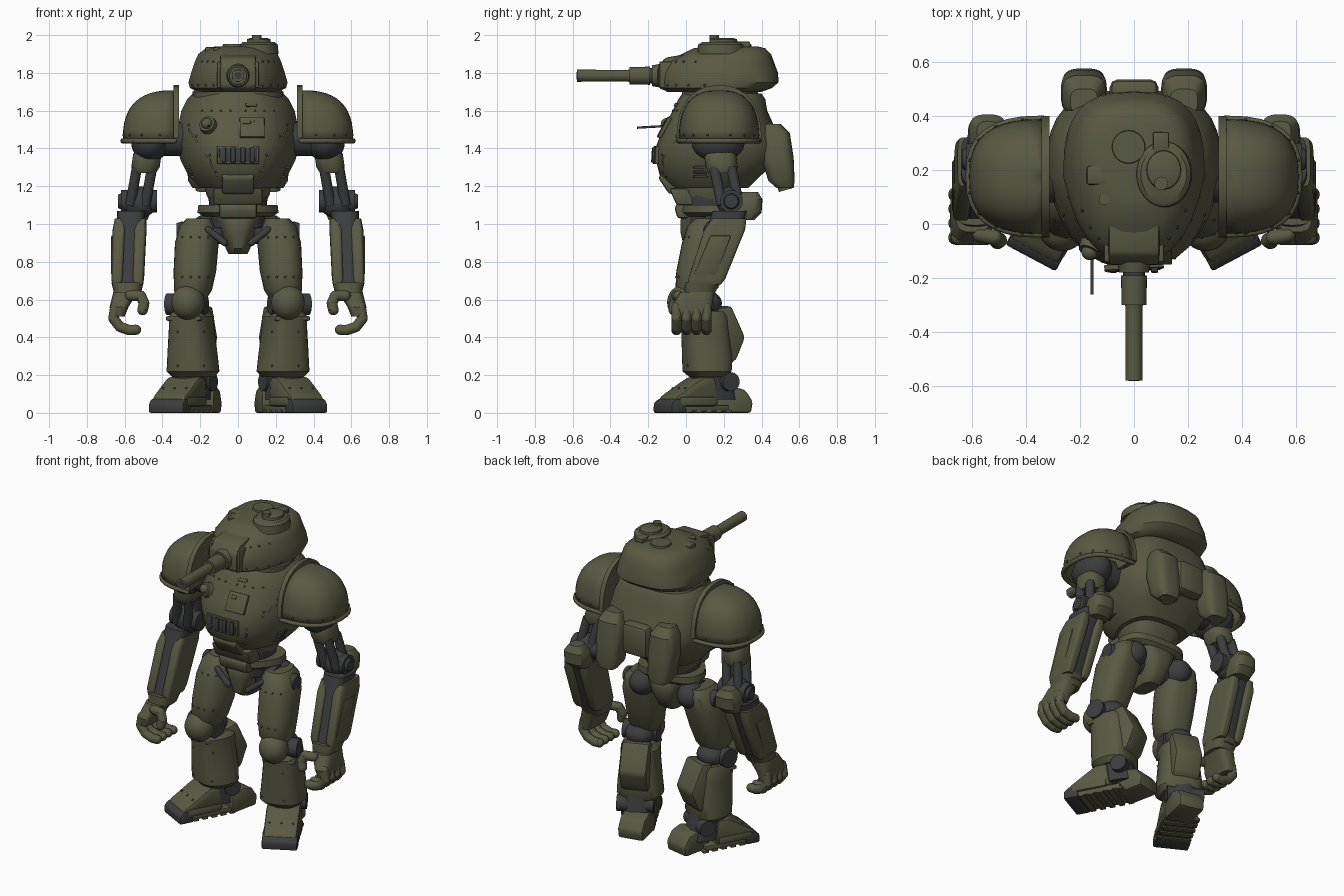
import bpy, bmesh
from math import sin, cos, pi, radians
from mathutils import Vector, Matrix
from mathutils.bvhtree import BVHTree

if "Cube" in bpy.data.objects:
    bpy.data.objects.remove(bpy.data.objects["Cube"], do_unlink=True)


def material(name, color):
    mat = bpy.data.materials.new(name)
    mat.use_nodes = True
    mat.diffuse_color = color
    mat.node_tree.nodes["Principled BSDF"].inputs["Base Color"].default_value = color
    return mat


olive = material("olive_armour", (.1, .1, .056, 1))
steel = material("dark_steel", (.046, .047, .049, 1))


def make(name, bm, mat, mirror=True, matrix=None):
    """Turn a bmesh into a shaded, optionally mirrored object; return its surface tree."""
    if matrix:
        bm.transform(matrix)
    bmesh.ops.recalc_face_normals(bm, faces=bm.faces[:])
    for face in bm.faces:
        face.smooth = True
    for edge in bm.edges:
        edge.smooth = edge.calc_face_angle(0) < radians(35)
    mesh = bpy.data.meshes.new(name)
    bm.to_mesh(mesh)
    tree = BVHTree.FromBMesh(bm)
    bm.free()
    mesh.materials.append(mat)
    obj = bpy.data.objects.new(name, mesh)
    bpy.context.collection.objects.link(obj)
    if mirror:
        obj.modifiers.new("Mirror", "MIRROR")
    return tree


def swell(value, power):
    return abs(value) ** (2 / power) * (1 if value > 0 else -1)


def loft(name, rings, mat, power=2.5, taper=0, mirror=True, yaw=0, matrix=None):
    """Stack rounded rings (z, centre x, centre y, radius x, radius y)."""
    bm, loops, sides = bmesh.new(), [], 32
    turn = Matrix.Rotation(radians(yaw), 3, "Z")
    for z, cx, cy, rx, ry in rings:
        loop = []
        for i in range(sides):
            x, y = swell(cos(2 * pi * i / sides), power), swell(sin(2 * pi * i / sides), power)
            x *= 1 - taper * max(0, -y)
            loop.append(bm.verts.new(Vector((cx, cy, z)) + turn @ Vector((x * rx, y * ry, 0))))
        loops.append(loop)
    for low, high in zip(loops, loops[1:]):
        for i in range(sides):
            j = (i + 1) % sides
            bm.faces.new((low[i], low[j], high[j], high[i]))
    bm.faces.new(loops[0])
    bm.faces.new(loops[-1])
    return make(name, bm, mat, mirror, matrix)


def box(name, center, size, mat, bevel=.01, mirror=True, matrix=None):
    bm = bmesh.new()
    bmesh.ops.create_cube(bm, size=1, matrix=Matrix.Translation(center) @ Matrix.Diagonal((*size, 1)))
    bmesh.ops.bevel(bm, geom=bm.edges[:], offset=bevel, segments=2, profile=.5, affect="EDGES")
    make(name, bm, mat, mirror, matrix)


def slab(name, profile, left, right, mat, bevel=.012, mirror=True, matrix=None):
    """Extrude a side profile of (y, z) points across x."""
    bm = bmesh.new()
    face = bm.faces.new([bm.verts.new((left, y, z)) for y, z in profile])
    moved = bmesh.ops.extrude_face_region(bm, geom=[face])["geom"]
    bmesh.ops.translate(bm, vec=(right - left, 0, 0), verts=[v for v in moved if isinstance(v, bmesh.types.BMVert)])
    if bevel:
        bmesh.ops.bevel(bm, geom=bm.edges[:], offset=bevel, segments=2, profile=.5, affect="EDGES")
    make(name, bm, mat, mirror, matrix)


def add_rod(bm, start, end, radius, tip=None):
    start, end = Vector(start), Vector(end)
    axis = end - start
    place = Matrix.Translation((start + end) / 2) @ axis.to_track_quat("Z", "Y").to_matrix().to_4x4()
    bmesh.ops.create_cone(bm, cap_ends=True, segments=24, radius1=radius,
                          radius2=radius if tip is None else tip, depth=axis.length, matrix=place)


def rod(name, start, end, radius, mat, tip=None, mirror=True, matrix=None):
    bm = bmesh.new()
    add_rod(bm, start, end, radius, tip)
    make(name, bm, mat, mirror, matrix)


def chain(name, points, radius, mat):
    """Rods joined by round knuckles."""
    bm = bmesh.new()
    for start, end in zip(points, points[1:]):
        add_rod(bm, start, end, radius)
    for point in points:
        bmesh.ops.create_uvsphere(bm, u_segments=12, v_segments=8, radius=radius, matrix=Matrix.Translation(point))
    make(name, bm, mat)


def ball(name, center, radii, mat, mirror=True):
    bm = bmesh.new()
    bmesh.ops.create_uvsphere(bm, u_segments=32, v_segments=16, radius=1,
                              matrix=Matrix.Translation(center) @ Matrix.Diagonal((*radii, 1)))
    make(name, bm, mat, mirror)


def cast(tree, x, z):
    """Find the front surface point and normal at (x, z)."""
    point, normal, *_ = tree.ray_cast(Vector((x, -2, z)), Vector((0, 1, 0)))
    return point, normal


def plate(name, tree, x, z, width, height, depth, mat):
    point, normal = cast(tree, x, z)
    place = Matrix.Translation(point) @ normal.to_track_quat("Y", "Z").to_matrix().to_4x4()
    box(name, (0, 0, 0), (width, depth, height), mat, .004, False, place)


def rivets(name, points):
    bm = bmesh.new()
    for point in points:
        bmesh.ops.create_icosphere(bm, subdivisions=1, radius=.007, matrix=Matrix.Translation(point))
    make(name, bm, olive)


# Torso
torso = loft("torso", [(1.19, 0, .13, .2, .2), (1.26, 0, .13, .265, .27), (1.34, 0, .165, .305, .325),
                       (1.42, 0, .17, .325, .325), (1.5, 0, .175, .32, .3), (1.6, 0, .18, .3, .25),
                       (1.66, 0, .19, .27, .23), (1.69, 0, .19, .24, .21)], olive, 3, .28, False)
loft("neck_ring", [(1.66, 0, .18, .24, .2), (1.7, 0, .18, .24, .2), (1.73, 0, .18, .2, .18)], olive, 2.2, 0, False)
box("upper_back_plate", (0, .49, 1.4), (.18, .09, .2), olive, .03, False)
plate("chest_hatch", torso, .075, 1.51, .13, .12, .02, olive)
for x in (.045, .105):
    plate("hatch_slot", torso, x, 1.535, .045, .022, .028, olive)
plate("grille_frame", torso, 0, 1.365, .22, .095, .02, olive)
plate("grille_recess", torso, 0, 1.365, .2, .075, .028, steel)
for i in range(4):
    plate("grille_bar", torso, .05 * i - .075, 1.365, .025, .08, .05, steel)
plate("collar_plate", torso, .07, 1.63, .06, .02, .012, olive)
seam = [(0, 1.25), (.12, 1.25), (.15, 1.34), (.22, 1.44), (.26, 1.5)]
chain("breastplate_seam", [cast(torso, x, z)[0] for x, z in seam], .005, olive)
rivets("breastplate_rivets", [cast(torso, x, z + .025)[0] for x, z in seam[1:]]
       + [cast(torso, .04 + .05 * i, 1.6)[0] for i in range(4)])
for i in range(3):
    box("side_vent", (.228 + .012 * i, .09, 1.25 + .025 * i), (.05, .1, .014), steel, .004)

# Chest gun
port, normal = cast(torso, -.155, 1.52)
rod("gun_port", port - normal * .02, port + normal * .025, .05, olive, .043, False)
ball("gun_ball", port + normal * .025, (.03, .03, .03), olive, False)
rod("gun_barrel", port, (-.155, -.26, 1.51), .006, steel, None, False)

# Twin exhaust canisters
loft("back_canister", [(1.19, .185, .525, .055, .045), (1.23, .185, .505, .08, .07), (1.35, .185, .485, .085, .085),
                       (1.48, .185, .475, .08, .075), (1.53, .185, .455, .05, .045)], olive, 3.2)
rod("exhaust_nozzle", (.185, .53, 1.18), (.185, .51, 1.25), .04, olive)

# Turret head
turret = loft("turret", [(1.7, 0, .15, .215, .25), (1.72, 0, .16, .255, .295), (1.75, 0, .175, .262, .315),
                         (1.8, 0, .175, .248, .312), (1.86, 0, .18, .228, .285), (1.9, 0, .215, .21, .235),
                         (1.93, 0, .23, .17, .19), (1.94, 0, .24, .12, .14)], olive, 2.8, .28, False)
slab("gun_mantlet", [(-.15, 1.73), (-.15, 1.83), (-.11, 1.88), (0, 1.9), (0, 1.71), (-.13, 1.71)],
     -.095, .095, olive, .012, False)
box("mantlet_cheek", (.1, -.09, 1.79), (.02, .1, .14), olive, .006)
gun = 1.785
for name, start, end, radius, tip, mat in [
        ("gun_collar", -.14, -.18, .062, .055, olive), ("gun_seal", -.17, -.21, .04, .04, steel),
        ("gun_sleeve", -.19, -.3, .048, .046, olive), ("gun_neck", -.29, -.32, .034, .03, olive),
        ("gun_tube", -.31, -.578, .031, .032, olive), ("gun_bore", -.57, -.58, .02, .02, steel)]:
    rod(name, (0, start, gun), (0, end, gun), radius, mat, tip, False)
loft("cupola", [(1.9, .11, .185, .105, .125), (1.95, .11, .185, .1, .12), (1.963, .11, .185, .085, .1)],
     olive, 2, 0, False)
loft("cupola_lid", [(1.95, .11, .2, .065, .075), (1.978, .11, .2, .062, .07), (1.985, .11, .2, .045, .05)],
     olive, 2, 0, False)
box("lid_hinge", (.1, .3, 1.95), (.06, .08, .03), olive, .006, False)
rod("lid_periscope", (.1, .15, 1.96), (.1, .15, 2), .025, olive, None, False)
rod("round_hatch", (-.02, .285, 1.92), (-.02, .285, 1.952), .065, olive, .06, False)
box("roof_vent", (-.115, .18, 1.915), (.12, .07, .045), olive, .01, False)
rod("roof_cap", (-.11, .09, 1.89), (-.11, .09, 1.935), .02, olive, None, False)
rivets("turret_rivets", [cast(turret, x, 1.735)[0] for x in (.13, .17, .21, .24)]
       + [cast(turret, x, 1.86)[0] for x in (.13, .16, .19)])

# Waist and pelvis
loft("waist_core", [(.98, 0, .12, .14, .12), (1.22, 0, .12, .165, .15)], steel, 2.4, 0, False)
loft("abdomen", [(1.1, 0, .11, .14, .14), (1.16, 0, .12, .17, .16), (1.22, 0, .12, .175, .18)], olive, 2.8, .2, False)
loft("belt", [(1.04, 0, .12, .18, .13), (1.06, 0, .12, .215, .15), (1.1, 0, .12, .21, .15)], olive, 3, .3, False)
slab("belly_plate", [(-.135, 1.27), (-.145, 1.24), (-.09, 1.16), (0, 1.16), (0, 1.27)], -.085, .085, olive, .012, False)
slab("lower_belly_plate", [(-.09, 1.19), (-.05, 1.1), (.05, 1.1), (.05, 1.19)], -.13, .13, olive, .012, False)
slab("belt_buckle", [(-.05, 1.11), (-.06, 1.08), (-.045, 1.03), (.02, 1.03), (.02, 1.11)], -.1, .1, olive, .012, False)
loft("pelvis", [(.84, 0, .11, .05, .08), (.87, 0, .11, .065, .12), (.96, 0, .12, .095, .15), (1.02, 0, .12, .125, .15),
                (1.04, 0, .12, .14, .14)], olive, 3, .15, False)
rod("hip_axle", (.06, .13, .97), (.2, .13, .97), .075, steel)
ball("hip_joint", (.17, .19, .97), (.08, .09, .08), steel)
chain("hip_strut", [(.07, .0, .9), (.16, .02, .97)], .018, steel)

# Shoulder pauldrons
dome, round_off, dome_center, dome_size = bmesh.new(), 2.6, Vector((.335, .175, 1.44)), Vector((.275, .213, .268))


def dome_point(direction):
    return dome_center + Vector([swell(d, round_off) * size for d, size in zip(direction, dome_size)])


bmesh.ops.create_uvsphere(dome, u_segments=40, v_segments=24, radius=1)
outside = [v for v in dome.verts if v.co.x < -.001 or v.co.z < -.001]
bmesh.ops.delete(dome, geom=outside, context="VERTS")
for vert in dome.verts:
    vert.co = dome_point([c if abs(c) > .001 else 0 for c in vert.co])
make("pauldron", dome, olive)
bpy.data.objects["pauldron"].modifiers.new("Thickness", "SOLIDIFY").thickness = .015
arc = [pi * i / 16 for i in range(17)]
chain("pauldron_rim", [dome_point((sin(a), cos(a), 0)) for a in arc], .013, olive)
slab("pauldron_arch", [(.175 + .225 * swell(cos(a), 2.3), 1.455 + .28 * swell(sin(a), 2.3)) for a in arc],
     .312, .342, olive, 0)
rivets("pauldron_rivets", [dome_point((sin(a), cos(a), .06)) for a in arc[1:-1:2]])

# Arms
rod("shoulder_axle", (.26, .17, 1.45), (.46, .17, 1.45), .09, steel)
ball("shoulder_joint", (.465, .17, 1.43), (.1, .14, .1), steel)
loft("upper_arm_collar", [(1.27, .495, .19, .06, .07), (1.3, .49, .19, .075, .085), (1.37, .48, .18, .075, .085),
                          (1.4, .475, .18, .06, .07)], olive)
for dx, dy in [(-.04, -.04), (.04, -.04), (-.04, .05), (.04, .05)]:
    rod("upper_arm_piston", (.495 + dx, .19 + dy, 1.3), (.53 + dx, .23 + dy, 1.1), .027, steel)
ball("elbow_joint", (.525, .24, 1.115), (.095, .075, .085), steel)
rod("elbow_axle", (.43, .24, 1.12), (.62, .24, 1.12), .06, steel)
rod("elbow_cap", (.615, .24, 1.12), (.635, .24, 1.12), .045, steel, .035)
loft("elbow_guard", [(1.02, .54, .3, .06, .06), (1.06, .54, .32, .075, .08), (1.13, .54, .335, .07, .07),
                     (1.17, .54, .34, .04, .04)], olive, 3)
loft("forearm_core", [(.66, .585, .09, .06, .08), (1.07, .565, .235, .075, .095)], steel, 3.5)
for name, shift in [("forearm_outer_plate", .054), ("forearm_inner_plate", -.056)]:
    loft(name, [(.68, .585 + shift, .1, .026, .085), (.71, .585 + shift, .11, .032, .098),
                (.97, .575 + shift, .205, .035, .108), (1.03, .57 + shift, .23, .028, .09)], olive, 4.5)
slab("forearm_panel", [(.04, .73), (.16, .73), (.24, .94), (.13, .94)], .655, .672, olive, .008)
loft("wrist", [(.63, .585, .07, .07, .08), (.69, .585, .09, .085, .095)], olive, 3)

# Hands
loft("palm", [(.51, .635, .03, .035, .1), (.56, .63, .03, .05, .108), (.64, .595, .06, .065, .09)], olive, 3.5)
for i in range(4):
    y = -.05 + .053 * i
    chain("finger", [(.65, y, .56), (.66, y, .5), (.625, y, .455), (.575, y, .438), (.54, y, .44)], .027, olive)
chain("thumb", [(.57, -.04, .62), (.515, -.05, .62), (.497, -.06, .58), (.505, -.065, .545)], .028, olive)

# Thighs
thigh = loft("thigh", [(.61, .245, .05, .08, .08), (.65, .24, .05, .1, .105), (.75, .23, .07, .112, .12),
                       (.9, .22, .11, .115, .13), (.99, .21, .13, .1, .12), (1.03, .2, .14, .07, .09)],
             olive, 2.8, .15, True, 8)
rod("hip_disc", (.29, .14, .96), (.325, .14, .96), .055, steel, .045)
rivets("thigh_rivets", [cast(thigh, .16 + .045 * i, z)[0] for i in range(4) for z in (.72, .93)])

# Knees and shins
rod("knee_axle", (.17, .03, .575), (.375, .09, .575), .058, steel)
ball("knee_joint", (.255, .1, .58), (.09, .09, .07), steel)
ball("kneecap", (.265, -.015, .585), (.088, .085, .092), olive)
shin = loft("shin", [(.19, .24, .12, .11, .095), (.22, .243, .11, .138, .12), (.3, .245, .11, .13, .125),
                     (.45, .25, .1, .115, .12), (.51, .25, .095, .115, .12), (.54, .255, .1, .095, .1)],
            olive, 3, .15, True, 20)
leg = Matrix.Translation((.245, .12, 0)) @ Matrix.Rotation(radians(20), 4, "Z")
slab("calf_pack", [(.02, .55), (.1, .57), (.18, .4), (.13, .28), (.08, .25), (.02, .3)], -.085, .085, olive, .02, True, leg)
box("shin_top_band", (0, -.085, .5), (.2, .1, .025), olive, .01, True, leg)
rivets("shin_rivets", [cast(shin, x, z)[0] for x in (.18, .32) for z in (.25, .43)])

# Feet: toes turned outward, heels nearly straight
foot = Matrix.Translation((.265, .095, 0)) @ Matrix.Rotation(radians(28), 4, "Z")
heel = Matrix.Translation((.215, .095, 0)) @ Matrix.Rotation(radians(12), 4, "Z")
loft("ankle_boot", [(.07, 0, .06, .09, .12), (.23, 0, .04, .085, .1)], steel, 3, 0, True, 0, foot)
rod("ankle_disc", (-.1, .1, .165), (.12, .1, .165), .05, steel, None, True, foot)
slab("toe_cap", [(-.23, .06), (-.21, .09), (-.1, .16), (-.05, .19), (.02, .19), (.04, .04), (-.2, .04)],
     -.1, .1, olive, .018, True, foot)
box("toe_skirt", (0, -.09, .06), (.215, .22, .05), olive, .012, True, foot)
box("sole", (0, -.06, .025), (.19, .32, .035), olive, .008, True, foot)
slab("toe_bumper", [(-.25, 0), (-.25, .05), (-.22, .075), (-.16, .075), (-.16, 0)], -.105, .105, steel, .01, True, foot)
for i in range(5):
    box("sole_tread", (0, -.14 + .06 * i, .008), (.2, .035, .016), olive, .003, True, foot)
slab("heel_block", [(.05, 0), (.05, .11), (.14, .14), (.21, .12), (.25, .06), (.24, 0)], -.08, .08, olive, .014, True, heel)
rivets("toe_rivets", [foot @ Vector((x, -.15, .13)) for x in (-.07, 0, .07)])
